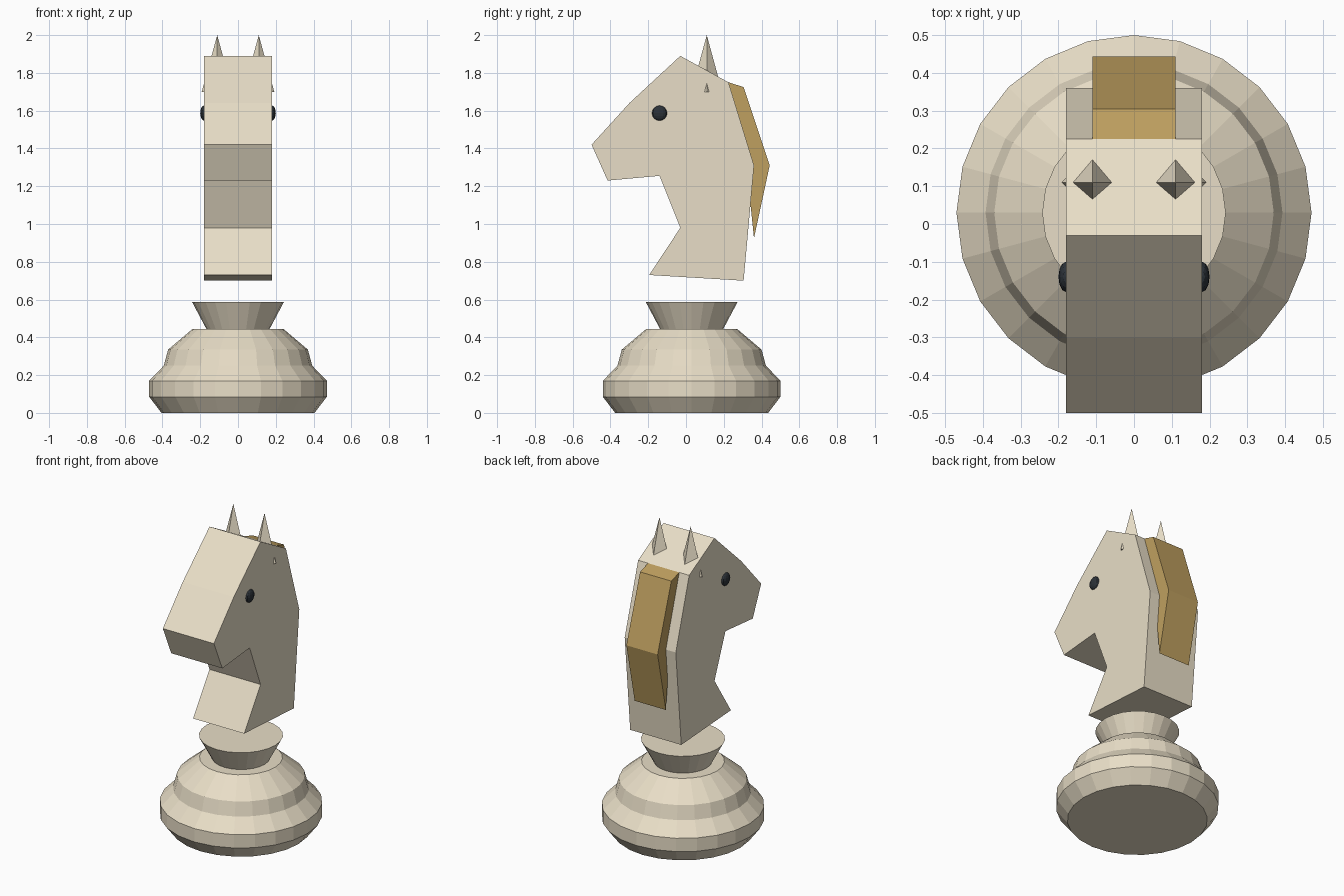
import bpy, bmesh
from math import cos, sin, tau
from mathutils import Matrix, Vector

if "Cube" in bpy.data.objects:
    bpy.data.objects.remove(bpy.data.objects["Cube"])

AXIS_Y = 0.03  # the turned base sits slightly behind the origin


def material(name, rgb):
    m = bpy.data.materials.new(name)
    m.diffuse_color = (*rgb, 1)
    m.use_nodes = True
    m.node_tree.nodes["Principled BSDF"].inputs["Base Color"].default_value = m.diffuse_color
    return m


CREAM = material("ivory", (0.81, 0.73, 0.57))
TAN = material("mane_tan", (0.52, 0.35, 0.115))
DARK = material("eye_dark", (0.025, 0.032, 0.04))


def finish(name, bm, mat):
    bmesh.ops.recalc_face_normals(bm, faces=bm.faces)
    mesh = bpy.data.meshes.new(name)
    bm.to_mesh(mesh)
    bm.free()
    mesh.materials.append(mat)
    obj = bpy.data.objects.new(name, mesh)
    bpy.context.collection.objects.link(obj)
    return obj


def lathe(name, profile, mat, sides=24):
    bm = bmesh.new()
    rings = [[bm.verts.new((r * cos(tau * i / sides), AXIS_Y + r * sin(tau * i / sides), z))
              for i in range(sides)] for r, z in profile]
    for a, b in zip(rings, rings[1:]):
        for i in range(sides):
            j = (i + 1) % sides
            bm.faces.new((a[i], a[j], b[j], b[i]))
    bm.faces.new(rings[0])
    bm.faces.new(rings[-1])
    return finish(name, bm, mat)


def slab(name, outline, half_width, mat):
    # side outline (y, z) extruded across x
    bm = bmesh.new()
    face = bm.faces.new([bm.verts.new((-half_width, y, z)) for y, z in outline])
    new = bmesh.ops.extrude_face_region(bm, geom=[face])["geom"]
    bmesh.ops.translate(bm, vec=(2 * half_width, 0, 0),
                        verts=[v for v in new if isinstance(v, bmesh.types.BMVert)])
    return finish(name, bm, mat)


# Turned base and flared collar
lathe("base", [(0.405, 0), (0.47, 0.085), (0.47, 0.17), (0.393, 0.25),
               (0.37, 0.335), (0.24, 0.445)], CREAM)
lathe("collar", [(0.165, 0.44), (0.243, 0.587)], CREAM)

# Horse head and mane
slab("head", [(-0.03, 1.89), (-0.30, 1.64), (-0.50, 1.42), (-0.415, 1.23),
              (-0.14, 1.255), (-0.03, 0.98), (-0.195, 0.73), (0.305, 0.70),
              (0.36, 1.31), (0.225, 1.75)], 0.18, CREAM)
slab("mane", [(0.225, 1.75), (0.305, 1.725), (0.443, 1.31), (0.36, 0.925),
              (0.32, 1.31)], 0.11, TAN)

# Ears and eyes, one per side
for side, s in (("left", 1), ("right", -1)):
    bm = bmesh.new()
    tip = bm.verts.new((s * 0.11, 0.11, 2.0))
    ring = [bm.verts.new((s * 0.11 + 0.082 * cos(tau * i / 4),
                          0.11 + 0.082 * sin(tau * i / 4), 1.70)) for i in range(4)]
    bm.faces.new(ring)
    for i in range(4):
        bm.faces.new((ring[i], ring[(i + 1) % 4], tip))
    finish("ear_" + side, bm, CREAM)

    bm = bmesh.new()
    place = Matrix.LocRotScale(Vector((s * 0.18, -0.14, 1.587)), None, Vector((0.5, 1, 1)))
    bmesh.ops.create_uvsphere(bm, u_segments=12, v_segments=8, radius=0.04, matrix=place)
    finish("eye_" + side, bm, DARK)
